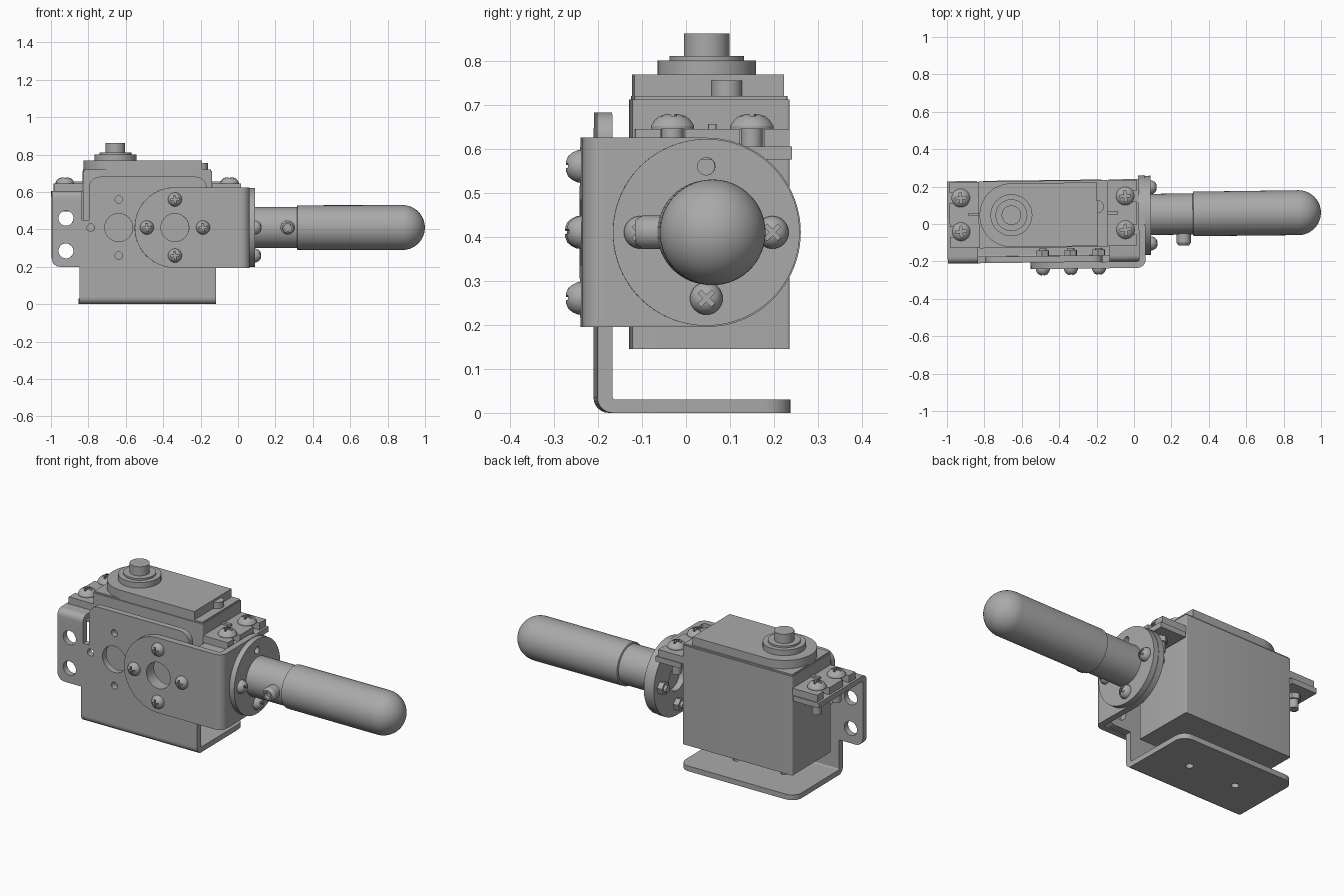
import bpy, bmesh, math
from mathutils import Matrix, Vector

cube = bpy.data.objects.get("Cube")
if cube:
    bpy.data.objects.remove(cube)

metal = bpy.data.materials.new("plain grey")
GREY = (0.4, 0.4, 0.4, 1)
metal.diffuse_color = GREY
metal.use_nodes = True
metal.node_tree.nodes["Principled BSDF"].inputs["Base Color"].default_value = GREY

# Local z points along +x, -y (outwards from the front) or +z
AXES = {
    "X": Matrix(((0, 0, 1), (1, 0, 0), (0, 1, 0))).to_4x4(),
    "Y": Matrix(((1, 0, 0), (0, 0, -1), (0, 1, 0))).to_4x4(),
    "Z": Matrix.Identity(4),
}
TURN = Matrix.Rotation(0.012, 4, "Z")
parts = []


def add(name, mesh, axis, loc, spin=0):
    obj = bpy.data.objects.new(name, mesh)
    bpy.context.collection.objects.link(obj)
    obj.matrix_world = TURN @ Matrix.Translation(loc) @ AXES[axis] @ Matrix.Rotation(spin, 4, "Z")
    if not mesh.materials:
        mesh.materials.append(metal)
    parts.append(obj)
    return obj


def to_mesh(bm, name):
    bmesh.ops.remove_doubles(bm, verts=bm.verts, dist=1e-5)
    bmesh.ops.recalc_face_normals(bm, faces=bm.faces)
    mesh = bpy.data.meshes.new(name)
    bm.to_mesh(mesh)
    bm.free()
    return mesh


def baked(obj):
    dg = bpy.context.evaluated_depsgraph_get()
    dg.update()
    return bpy.data.meshes.new_from_object(obj.evaluated_get(dg))


def rounded(corners):
    """Outline from (u, v[, radius]) corners."""
    out = []
    for i, c in enumerate(corners):
        p = Vector(c[:2])
        if len(c) < 3:
            out.append(p)
            continue
        a = (Vector(corners[i - 1][:2]) - p).normalized()
        b = (Vector(corners[(i + 1) % len(corners)][:2]) - p).normalized()
        centre, r = p + (a + b) * c[2], c[2]
        steps = 24 if r > 0.1 else 6
        for k in range(steps + 1):
            t = math.pi / 2 * k / steps
            out.append(centre - b * r * math.cos(t) - a * r * math.sin(t))
    return out


def circle(u, v, r, n=32):
    return [(u + r * math.cos(2 * math.pi * k / n), v + r * math.sin(2 * math.pi * k / n)) for k in range(n)]


def rect(u0, v0, u1, v1, r=0.01):
    return [(u0, v0, r), (u1, v0, r), (u1, v1, r), (u0, v1, r)]


def plate(name, axis, lo, hi, corners, holes=()):
    """Flat outline with holes, extruded between lo and hi along an axis."""
    curve = bpy.data.curves.new(name, "CURVE")
    curve.dimensions, curve.fill_mode = "2D", "BOTH"
    curve.extrude = (hi - lo) / 2
    for loop in [rounded(corners), *holes]:
        spline = curve.splines.new("POLY")
        spline.points.add(len(loop) - 1)
        for point, uv in zip(spline.points, loop):
            point.co = (*uv, 0, 1)
        spline.use_cyclic_u = True
    temp = bpy.data.objects.new("temp", curve)
    bpy.context.collection.objects.link(temp)
    bm = bmesh.new()
    bm.from_mesh(baked(temp))
    bpy.data.objects.remove(temp)
    loc = Vector((0, 0, 0))
    loc["XYZ".index(axis)] = (lo + hi) / 2
    return add(name, to_mesh(bm, name), axis, loc)


def lathe_mesh(name, profile, steps=48):
    bm = bmesh.new()
    vs = [bm.verts.new((r, 0, z)) for r, z in profile]
    es = [bm.edges.new(pair) for pair in zip(vs, vs[1:])]
    bmesh.ops.spin(bm, geom=vs + es, axis=(0, 0, 1), cent=(0, 0, 0), angle=2 * math.pi, steps=steps)
    return to_mesh(bm, name)


def cross_holes(u, v):
    """Central bore with four small holes around it."""
    ring = [(u + 0.15, v), (u - 0.15, v), (u, v + 0.15), (u, v - 0.15)]
    return [circle(u, v, 0.075)] + [circle(a, b, 0.02, 16) for a, b in ring]


# Pan head with a cross recess, reused by every bolt
head = add("head", lathe_mesh("head", [(0, .03), (.012, .029), (.023, .025), (.031, .017), (.037, .006),
                                      (.037, 0), (0, 0)], 32), "Z", (0, 0, 0))
bm = bmesh.new()
arm, half = 0.022, 0.005
cross = [(half, half), (half, arm), (-half, arm), (-half, half), (-arm, half), (-arm, -half),
         (-half, -half), (-half, -arm), (half, -arm), (half, -half), (arm, -half), (arm, half)]
face = bm.faces.new([bm.verts.new((u, v, 0.014)) for u, v in cross])
top = bmesh.ops.extrude_face_region(bm, geom=[face])["geom"]
bmesh.ops.translate(bm, vec=(0, 0, 0.05), verts=[g for g in top if isinstance(g, bmesh.types.BMVert)])
cutter = add("recess_cutter", to_mesh(bm, "cutter"), "Z", (0, 0, 0))
cutter.hide_render = True
cut = head.modifiers.new("recess", "BOOLEAN")
cut.operation, cut.object, cut.solver = "DIFFERENCE", cutter, "EXACT"
head_mesh = baked(head)
parts.clear()
for temp in (head, cutter):
    bpy.data.objects.remove(temp)


def bolt_mesh(name, scale, shaft, length, grip):
    """Head above the origin, shaft below, hex nut under the grip."""
    bm = bmesh.new()
    bm.from_mesh(head_mesh)
    bmesh.ops.scale(bm, vec=(scale, scale, 1.15), verts=bm.verts)
    for r, depth, start, n in [(shaft, length, 0, 20), (0.036, 0.03, grip, 6)]:
        bmesh.ops.create_cone(bm, cap_ends=True, segments=n, radius1=r, radius2=r, depth=depth,
                              matrix=Matrix.Translation((0, 0, -start - depth / 2)))
    mesh = bpy.data.meshes.new(name)
    bm.to_mesh(mesh)
    bm.free()
    mesh.materials.clear()
    return mesh


# Servo body, lid and output shaft
plate("servo_body", "Z", 0.145, 0.712, rect(-0.83, -0.12, -0.14, 0.237, 0.006))
plate("servo_cap", "Z", 0.712, 0.72, rect(-0.825, -0.115, -0.145, 0.232, 0.006))
plate("servo_lid", "Z", 0.72, 0.768, [(-0.825, -0.115, 0.169), (-0.195, -0.115), (-0.195, 0.225),
                                      (-0.825, 0.225, 0.169)])
plate("lid_bump", "Z", 0.72, 0.755, rect(-0.23, 0.06, -0.16, 0.13, 0.034))
add("output_shaft", lathe_mesh("output_shaft", [(0, .768), (.112, .768), (.112, .8), (.085, .8), (.085, .81),
                                               (.052, .81), (.052, .862), (0, .862)]), "Z", (-0.655, 0.055, 0))

# Mounting ears, ribs, bracket tabs and their bolts, mirrored about the servo middle
MID, SCREW_Y = -0.485, (-0.03, 0.15)
ear_bolt = bolt_mesh("ear_bolt", 1.33, 0.025, 0.15, 0.07)
for side, s in (("right", -1), ("left", 1)):
    inner, slot, outer = (MID + s * d for d in (0.34, 0.43, 0.50))
    comb = [(inner, -0.115), (outer, -0.115)]
    for y in SCREW_Y:
        comb += [(outer, y - 0.027), (slot, y - 0.027), (slot, y + 0.027), (outer, y + 0.027)]
    plate(side + "_ear", "Z", 0.605, 0.645, comb + [(outer, 0.235), (inner, 0.235)])
    ends = sorted((inner, MID + s * 0.4))
    plate(side + "_ear_rib", "Z", 0.64, 0.656, rect(ends[0], 0.052, ends[1], 0.07, 0.003))
    ends = sorted((MID + s * 0.352, MID + s * 0.513))
    plate(side + "_tab", "X", *ends, [(-0.2, 0.54), (-0.2, 0.605, 0.035), (0.24, 0.605), (0.24, 0.575),
                                      (-0.165, 0.575, 0.005), (-0.165, 0.54)])
    for y in SCREW_Y:
        add(side + "_ear_bolt", ear_bolt, "Z", (MID + s * 0.44, y, 0.645), 0.1)

# Servo bracket: front wall, bend and foot
right_half = [(0.365, 0.04), (0.365, 0.2), (0.513, 0.2, 0.045), (0.513, 0.56), (0.352, 0.56),
              (0.352, 0.45), (0.315, 0.45), (0.315, 0.682, 0.06)]
wall = [(MID + c[0], *c[1:]) for c in right_half] + [(MID - c[0], *c[1:]) for c in reversed(right_half)]
lug_holes = [circle(MID + s * 0.437, z, 0.04) for s in (-1, 1) for z in (0.285, 0.46)]
shared = cross_holes(-0.34, 0.41)
plate("bracket_wall", "Y", -0.2, -0.165, wall, cross_holes(-0.64, 0.41) + shared[:2] + shared[3:] + lug_holes)
plate("bracket_bend", "X", MID - 0.365, MID + 0.365,
      [(-0.2, 0.04), (-0.2, 0, 0.035), (-0.15, 0), (-0.15, 0.03), (-0.165, 0.03, 0.006), (-0.165, 0.04)])
plate("bracket_foot", "Z", 0, 0.03, [(MID - 0.365, -0.15), (MID + 0.365, -0.15),
                                     (MID + 0.365, 0.24, 0.06), (MID - 0.365, 0.24, 0.06)],
      [circle(x, 0.03, 0.02, 20) for x in (-0.64, -0.34)])

# Angle bracket joining the servo bracket to the handle
Z0, Z1, BIG = 0.195, 0.625, 0.2149
plate("angle_front", "Y", -0.235, -0.2, [(-0.555, Z0, BIG), (0, Z0), (0, Z1), (-0.555, Z1, BIG)], shared)
plate("angle_bend", "Z", Z0, Z1, [(0, -0.235), (0.06, -0.235, 0.045), (0.06, -0.18), (0.025, -0.18),
                                  (0.025, -0.2, 0.01), (0, -0.2)])
plate("angle_side", "X", 0.025, 0.06, [(-0.18, Z0), (0.26, Z0, BIG), (0.26, Z1, BIG), (-0.18, Z1)],
      cross_holes(0.045, 0.41))

# Handle flange, rod with rounded grip, and set screw
plate("handle_flange", "X", 0.06, 0.09, [(0.257, 0.198, 0.2119), (0.257, 0.622, 0.2119), (-0.167, 0.622, 0.2119),
                                         (-0.167, 0.198, 0.2119)], cross_holes(0.045, 0.41)[1:])
tip = [(0.12 * math.cos(t), 0.88 + 0.12 * math.sin(t)) for t in (math.pi / 2 * k / 16 for k in range(16))]
add("handle", lathe_mesh("handle", [(0, .08), (.11, .08), (.11, .315), (.119, .318)] + tip + [(0, 1)], 64),
    "X", (0, 0.05, 0.41))
add("set_screw", lathe_mesh("set_screw", [(0, 0), (.038, 0), (.038, .075), (.028, .09), (.02, .09), (.02, .065),
                                         (0, .065)], 32), "Y", (0.265, -0.028, 0.41))

# Bolts through the front wall and the flange
front_bolt = bolt_mesh("front_bolt", 1, 0.02, 0.11, 0.07)
side_bolt = bolt_mesh("side_bolt", 1, 0.02, 0.11, 0.065)
for du, dv in ((0.15, 0), (-0.15, 0), (0, 0.15), (0, -0.15)):
    add("front_bolt", front_bolt, "Y", (-0.34 + du, -0.235, 0.41 + dv), 0.1)
    if dv <= 0:
        add("flange_bolt", side_bolt, "X", (0.09, 0.045 + du, 0.41 + dv), math.pi / 4)

# Smooth rounded surfaces, keep edges crisp
bpy.ops.object.select_all(action="DESELECT")
for obj in parts:
    obj.select_set(True)
bpy.context.view_layer.objects.active = parts[0]
bpy.ops.object.shade_smooth_by_angle(angle=math.radians(32))
